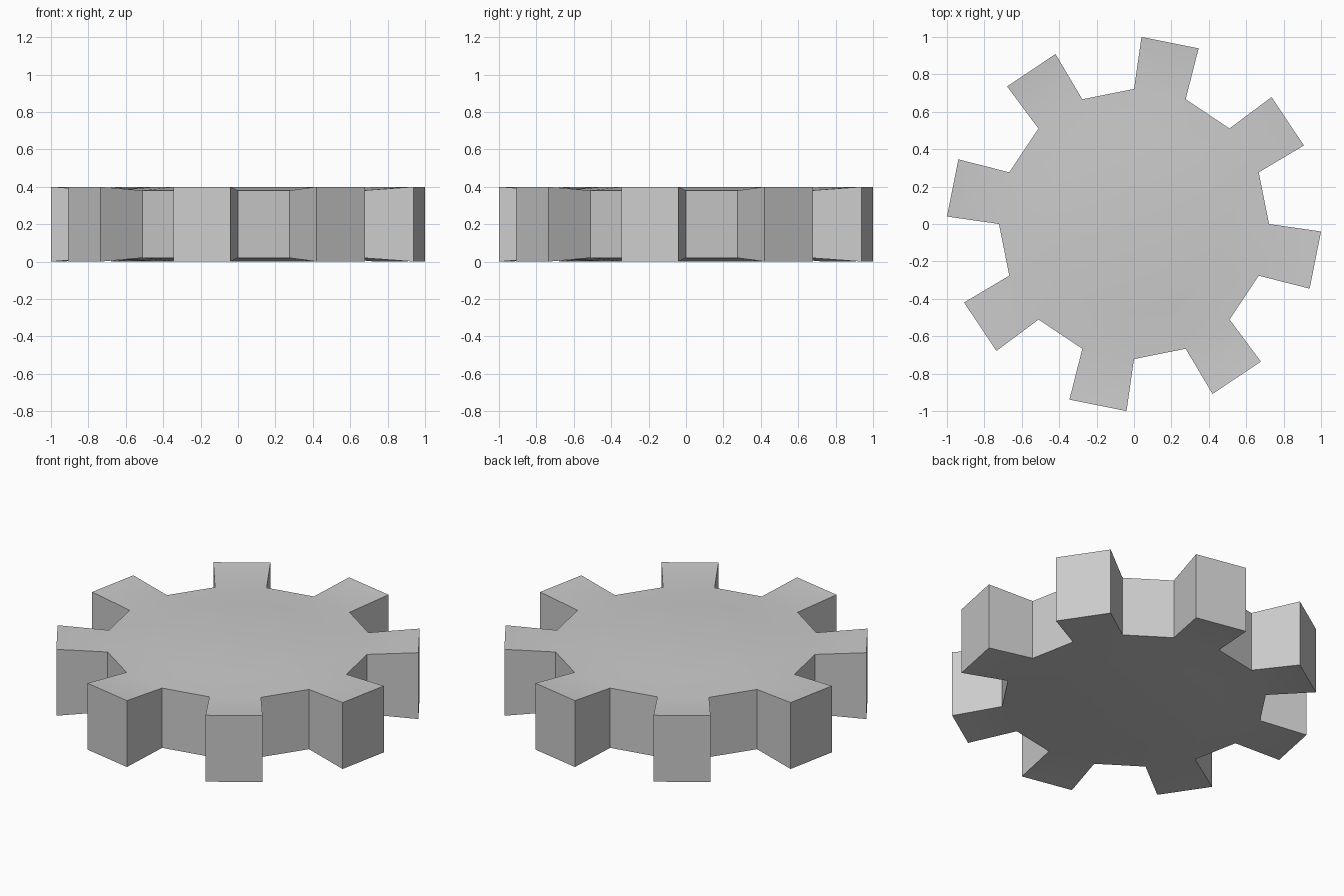
import bpy, bmesh
from math import radians, cos, sin

if "Cube" in bpy.data.objects:
    bpy.data.objects.remove(bpy.data.objects["Cube"])

TEETH = 8
STEP = 360 / (TEETH * 2)             # one tooth or one gap
HUB_R, ROOT_R, TIP_R = 0.475, 0.722, 1.0008
HEIGHT, DIP = 0.40, 0.02             # faces dip slightly at the tooth roots
TAPER = 2.3                          # degrees the tip is drawn in on each side

bm = bmesh.new()


def point(radius, degrees, z):
    a = radians(degrees)
    return bm.verts.new((radius * cos(a), radius * sin(a), z))


def gear_face(z, dip):
    """One side of the gear: flat hub, shallow ring, teeth. Returns its outline."""
    count = TEETH * 2
    hub = [point(HUB_R, i * STEP, z) for i in range(count)]
    root = [point(ROOT_R, i * STEP, z - dip) for i in range(count)]
    bm.faces.new(hub)
    outline = []
    for i in range(count):
        j = (i + 1) % count
        bm.faces.new((hub[i], root[i], root[j], hub[j]))
        outline.append(root[i])
        if i % 2 == 1:               # tooth on every second segment
            a = point(TIP_R, i * STEP + TAPER, z)
            b = point(TIP_R, (i + 1) * STEP - TAPER, z)
            bm.faces.new((root[i], a, b, root[j]))
            outline += [a, b]
    return outline


# Top and bottom faces, joined by the upright side walls
top = gear_face(HEIGHT, DIP)
bottom = gear_face(0.0, -DIP)
for i in range(len(top)):
    j = (i + 1) % len(top)
    bm.faces.new((bottom[i], bottom[j], top[j], top[i]))
bmesh.ops.recalc_face_normals(bm, faces=bm.faces)

mesh = bpy.data.meshes.new("gear_wheel")
bm.to_mesh(mesh)
bm.free()
gear = bpy.data.objects.new("gear_wheel", mesh)
bpy.context.collection.objects.link(gear)

# Soft shading over the shallow faces, crisp tooth edges
bpy.context.view_layer.objects.active = gear
gear.select_set(True)
bpy.ops.object.shade_smooth_by_angle(angle=radians(30))
